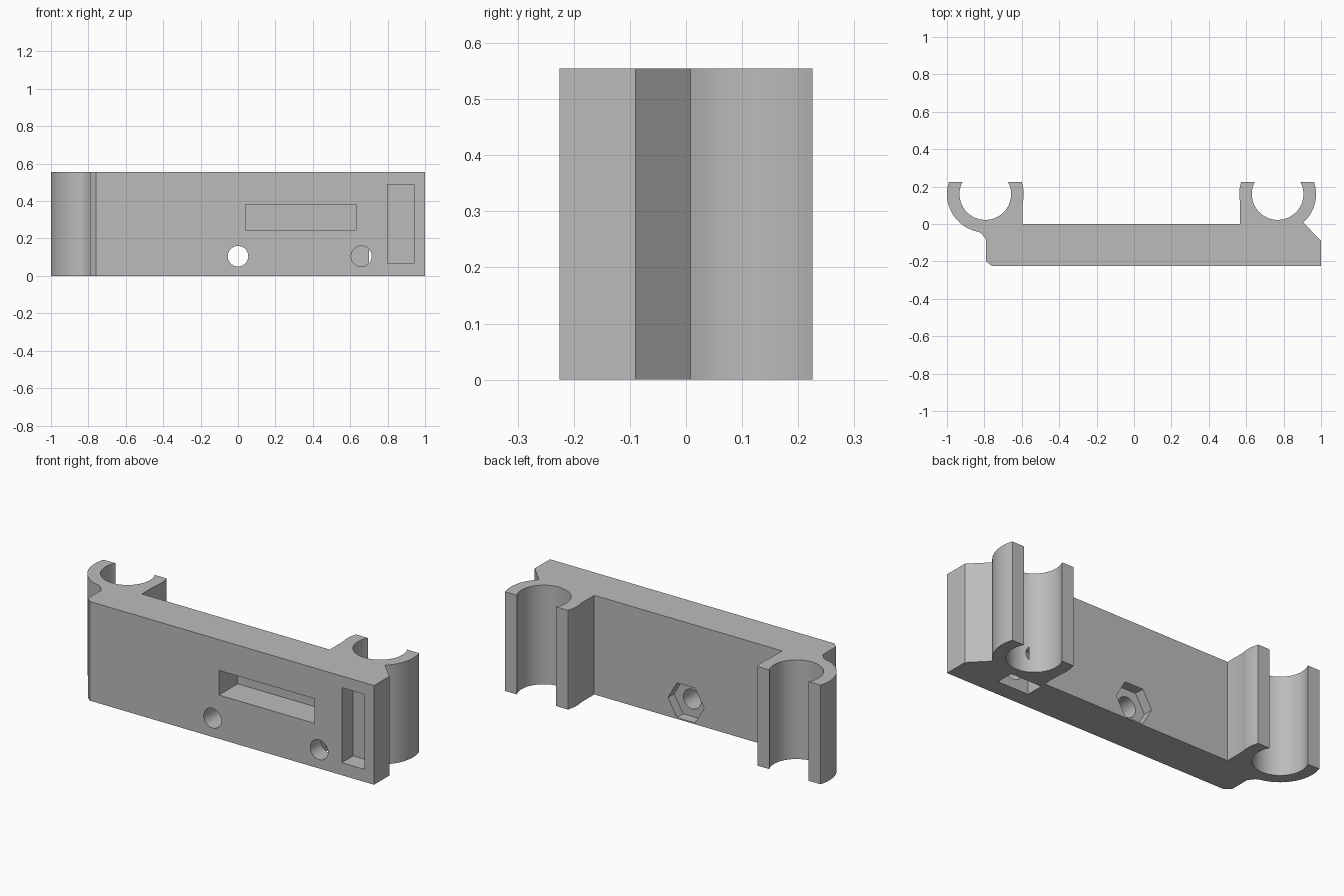
import bpy, bmesh
from math import radians, cos, sin, asin, acos, degrees

cube = bpy.data.objects.get("Cube")
if cube:
    bpy.data.objects.remove(cube, do_unlink=True)

HEIGHT, FRONT, BACK = 0.555, -0.225, 0.225
OUTER, INNER, RING_Y = 0.205, 0.138, 0.16
LEFT_X, RIGHT_X = -0.795, 0.768
HOLE_Z, HOLE_R = 0.105, 0.055

grey = bpy.data.materials.new("light grey plastic")
grey.use_nodes = True
grey.diffuse_color = (0.5, 0.5, 0.5, 1)
grey.node_tree.nodes["Principled BSDF"].inputs["Base Color"].default_value = (0.5, 0.5, 0.5, 1)


def arc(cx, cy, r, start, end, steps=32):
    """Points along an arc, angles in degrees."""
    angles = [radians(start + (end - start) * i / steps) for i in range(steps + 1)]
    return [(cx + r * cos(a), cy + r * sin(a)) for a in angles]


def prism(name, outline, low, high, along_y=False):
    """Extrude an outline along z (from xy points) or along y (from xz points)."""
    bm = bmesh.new()
    place = (lambda p, d: (p[0], d, p[1])) if along_y else (lambda p, d: (p[0], p[1], d))
    face = bm.faces.new([bm.verts.new(place(p, low)) for p in outline])
    grown = bmesh.ops.extrude_face_region(bm, geom=[face])["geom"]
    shift = (0, high - low, 0) if along_y else (0, 0, high - low)
    bmesh.ops.translate(bm, vec=shift, verts=[v for v in grown if isinstance(v, bmesh.types.BMVert)])
    bmesh.ops.recalc_face_normals(bm, faces=bm.faces)
    mesh = bpy.data.meshes.new(name)
    bm.to_mesh(mesh)
    bm.free()
    mesh.materials.append(grey)
    obj = bpy.data.objects.new(name, mesh)
    bpy.context.collection.objects.link(obj)
    return obj


def rect(x0, x1, z0, z1):
    return [(x0, z0), (x1, z0), (x1, z1), (x0, z1)]


def clip(cx, start, end):
    """Open C-shaped clip: outer arc, inner arc, outer arc."""
    rise = BACK - RING_Y
    tip_out, tip_in = degrees(asin(rise / OUTER)), degrees(asin(rise / INNER))
    return (arc(cx, RING_Y, OUTER, start, tip_out)
            + arc(cx, RING_Y, INNER, tip_in, -180 - tip_in, 64)
            + arc(cx, RING_Y, OUTER, 180 - tip_out, end))


# Bracket body with both tube clips in one outline
neck = degrees(acos(0.2 / OUTER))
outline = [(-0.76, FRONT), (1, FRONT), (1, -0.09)]
outline += clip(RIGHT_X, -48, 180 + neck)
outline += [(RIGHT_X - 0.2, 0), (LEFT_X + 0.2, 0)]
outline += clip(LEFT_X, -neck, 260)
outline += [(-0.815, -0.052), (-0.79, -0.083), (-0.79, -0.2)]
bracket = prism("clip_bracket", outline, 0, HEIGHT)

# Cutters for slots, bolt holes and nut pockets
nut_x = 0.66
pocket = [(nut_x - 0.095, -0.1), (nut_x + 0.095, -0.1), (nut_x + 0.095, HOLE_Z + 0.055),
          (nut_x, HOLE_Z + 0.11), (nut_x - 0.095, HOLE_Z + 0.055)]
cutters = [
    prism("long_slot_cutter", rect(0.04, 0.63, 0.245, 0.383), -0.4, -0.06, True),
    prism("end_slot_cutter", rect(0.80, 0.94, 0.07, 0.49), -0.4, -0.125, True),
    prism("through_hole_cutter", arc(0, HOLE_Z, HOLE_R, 0, 350, 35), -0.4, 0.2, True),
    prism("nut_recess_cutter", arc(0, HOLE_Z, 0.112, 0, 300, 5), -0.055, 0.1, True),
    prism("clip_hole_cutter", arc(nut_x, HOLE_Z, HOLE_R, 0, 350, 35), -0.4, 0.04, True),
    prism("nut_slot_cutter", pocket, -0.13, -0.03, True),
]

bpy.context.view_layer.objects.active = bracket
for cutter in cutters:
    cutter.hide_render = True
    mod = bracket.modifiers.new(cutter.name, 'BOOLEAN')
    mod.operation = 'DIFFERENCE'
    mod.solver = 'EXACT'
    mod.object = cutter
    bpy.ops.object.modifier_apply(modifier=mod.name)
    bpy.data.objects.remove(cutter, do_unlink=True)

# Smooth curves, crisp edges
bpy.ops.object.select_all(action='DESELECT')
bracket.select_set(True)
bpy.ops.object.shade_smooth_by_angle(angle=radians(25))
